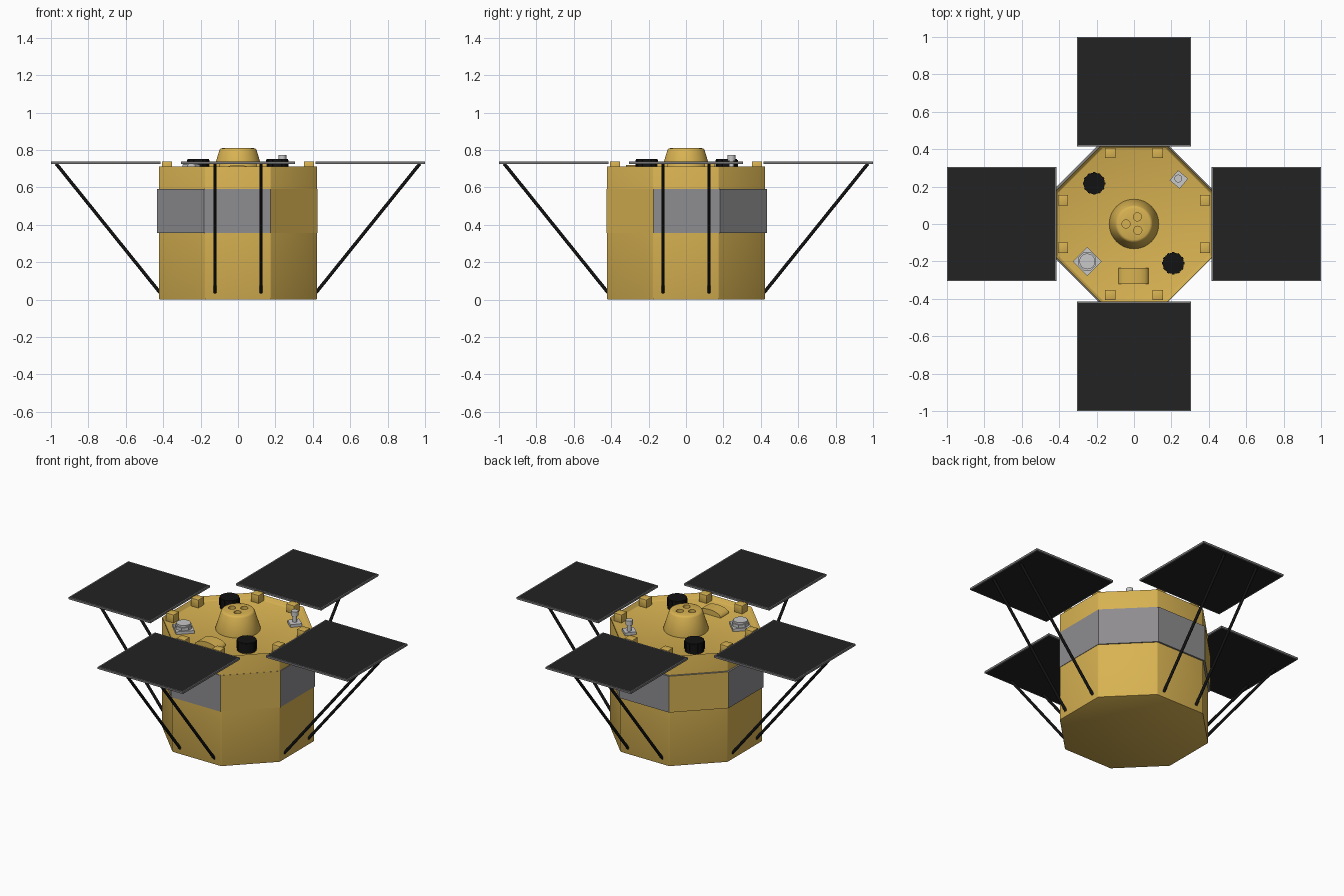
import bpy, bmesh
from math import pi, cos, radians
from mathutils import Matrix, Vector

if "Cube" in bpy.data.objects:
    bpy.data.objects.remove(bpy.data.objects["Cube"])


def material(name, r, g, b):
    m = bpy.data.materials.new(name)
    m.use_nodes = True
    m.diffuse_color = (r, g, b, 1)
    m.node_tree.nodes["Principled BSDF"].inputs["Base Color"].default_value = (r, g, b, 1)
    return m


GOLD = material("gold_foil", 0.69, 0.45, 0.085)
BAND = material("band_grey", 0.27, 0.265, 0.275)
FRAME = material("frame_grey", 0.18, 0.18, 0.185)
CELL = material("cell_black", 0.016, 0.016, 0.016)
BLACK = material("strut_black", 0.006, 0.006, 0.006)
LIGHT = material("light_grey", 0.58, 0.58, 0.58)


def finish(bm, name, mats, bevel=0, cutter=None):
    """Turn a bmesh into an object, bevel and cut it, and smooth its soft edges."""
    me = bpy.data.meshes.new(name)
    bm.to_mesh(me)
    bm.free()
    ob = bpy.data.objects.new(name, me)
    bpy.context.collection.objects.link(ob)
    for m in mats:
        me.materials.append(m)
    bpy.ops.object.select_all(action='DESELECT')
    ob.select_set(True)
    bpy.context.view_layer.objects.active = ob
    if bevel:
        mod = ob.modifiers.new("bevel", 'BEVEL')
        mod.width, mod.segments = bevel, 2
        mod.limit_method, mod.angle_limit = 'ANGLE', radians(35)
        bpy.ops.object.modifier_apply(modifier="bevel")
    if cutter:
        mod = ob.modifiers.new("cut", 'BOOLEAN')
        mod.operation, mod.object = 'DIFFERENCE', cutter
        bpy.ops.object.modifier_apply(modifier="cut")
        bpy.data.objects.remove(cutter)
    bpy.ops.object.shade_smooth_by_angle(angle=radians(40))
    return ob


def add_box(bm, size, centre, turn=0):
    mat = Matrix.Translation(centre) @ Matrix.Rotation(turn, 4, 'Z') @ Matrix.Diagonal((*size, 1))
    return bmesh.ops.create_cube(bm, size=1, matrix=mat)["verts"]


def add_cone(bm, x, y, z0, z1, r0, r1=None, sides=32, turn=0):
    mat = Matrix.Translation((x, y, (z0 + z1) / 2)) @ Matrix.Rotation(turn, 4, 'Z')
    bmesh.ops.create_cone(bm, cap_ends=True, segments=sides, radius1=r0,
                          radius2=r0 if r1 is None else r1, depth=z1 - z0, matrix=mat)


def add_rod(bm, a, b, radius):
    a, b = Vector(a), Vector(b)
    d = b - a
    mat = Matrix.Translation((a + b) / 2) @ d.to_track_quat('Z', 'Y').to_matrix().to_4x4()
    bmesh.ops.create_cone(bm, cap_ends=True, segments=10, radius1=radius, radius2=radius,
                          depth=d.length, matrix=mat)


def octagon(z0, z1, apothem, x=0, y=0):
    bm = bmesh.new()
    add_cone(bm, x, y, z0, z1, apothem / cos(pi / 8), sides=8, turn=pi / 8)
    return bm


DECK = 0.685

# Eight-sided body with a raised rim around the sunken deck
bm = octagon(0, 0.715, 0.422)
top = max(bm.faces, key=lambda f: f.calc_center_median().z)
bmesh.ops.inset_region(bm, faces=[top], thickness=0.016)
for v in top.verts:
    v.co.z = DECK
finish(bm, "body", [GOLD], 0.005)

# Grey band, gold on two opposite diagonal sides
bm = octagon(0.355, 0.59, 0.429, -0.004, 0.004)
bm.normal_update()
for f in bm.faces:
    if f.normal.x * f.normal.y < -0.2:
        f.material_index = 1
finish(bm, "side_band", [BAND, GOLD])

# Four sides: solar panel, two hinges and two struts each
for i, side in enumerate(("left", "back", "right", "front")):
    spin = Matrix.Rotation(i * pi / 2, 4, 'Z')

    bm = bmesh.new()
    add_box(bm, (0.585, 0.61, 0.013), (0.7075, 0, 0.731))
    bm.normal_update()
    faces = [f for f in bm.faces if abs(f.normal.z) > 0.9]
    bmesh.ops.inset_individual(bm, faces=faces, thickness=0.009)
    for f in faces:
        f.material_index = 1
    bm.transform(spin)
    finish(bm, side + "_solar_panel", [FRAME, CELL])

    bm = bmesh.new()
    for y in (-0.127, 0.127):
        add_box(bm, (0.055, 0.058, 0.738 - DECK), (0.38, y, (0.738 + DECK) / 2))
    bm.transform(spin)
    finish(bm, side + "_hinges", [GOLD], 0.003)

    bm = bmesh.new()
    for y in (-0.123, 0.123):
        add_rod(bm, (0.418, y, 0.038), (0.972, y, 0.726), 0.009)
    bm.transform(spin)
    finish(bm, side + "_struts", [BLACK])

# Central nozzle cone with three round holes
bm = bmesh.new()
for x, y in ((-0.043, 0), (0.018, 0.038), (0.02, -0.034)):
    add_cone(bm, x, y, 0.785, 0.85, 0.022, sides=20)
cutter = finish(bm, "hole_cutter", [GOLD])
cutter.hide_render = True
bm = bmesh.new()
add_cone(bm, 0, 0, DECK - 0.005, 0.81, 0.136, 0.096, sides=48)
finish(bm, "nozzle_cone", [GOLD], 0.012, cutter)

# Two ribbed black drums
for name, x, y in (("back_drum", -0.213, 0.217), ("front_drum", 0.21, -0.21)):
    bm = bmesh.new()
    add_cone(bm, x, y, DECK - 0.005, 0.752, 0.057, sides=24)
    for k in range(12):
        r = Matrix.Rotation(k * pi / 6, 3, 'Z') @ Vector((0.056, 0, 0))
        add_box(bm, (0.008, 0.012, 0.05), (x + r.x, y + r.y, 0.722), k * pi / 6)
    finish(bm, name, [BLACK])

# Light grey sensor on a diamond base
bm = bmesh.new()
add_box(bm, (0.11, 0.11, 0.02), (-0.25, -0.2, DECK + 0.008), pi / 4)
add_cone(bm, -0.25, -0.2, DECK, 0.722, 0.052, sides=8, turn=pi / 8)
add_cone(bm, -0.25, -0.2, 0.715, 0.734, 0.042, sides=24)
finish(bm, "sensor", [LIGHT])

# Light grey antenna post on a small base
bm = bmesh.new()
add_box(bm, (0.07, 0.07, 0.02), (0.24, 0.238, DECK + 0.008), radians(50))
add_cone(bm, 0.237, 0.243, DECK, 0.752, 0.014, sides=16)
add_cone(bm, 0.237, 0.243, 0.742, 0.772, 0.021, sides=20)
finish(bm, "antenna_post", [LIGHT])

# Low arched cover near the front of the deck
bm = bmesh.new()
mat = (Matrix.Translation((-0.003, -0.278, DECK)) @ Matrix.Diagonal((0.08, 1, 0.035, 1))
       @ Matrix.Rotation(pi / 2, 4, 'X'))
bmesh.ops.create_cone(bm, cap_ends=True, segments=32, radius1=1, radius2=1,
                      depth=0.085, matrix=mat)
bmesh.ops.bisect_plane(bm, geom=bm.verts[:] + bm.edges[:] + bm.faces[:],
                       plane_co=(0, 0, DECK - 0.004), plane_no=(0, 0, -1), clear_outer=True)
finish(bm, "arched_cover", [GOLD])
